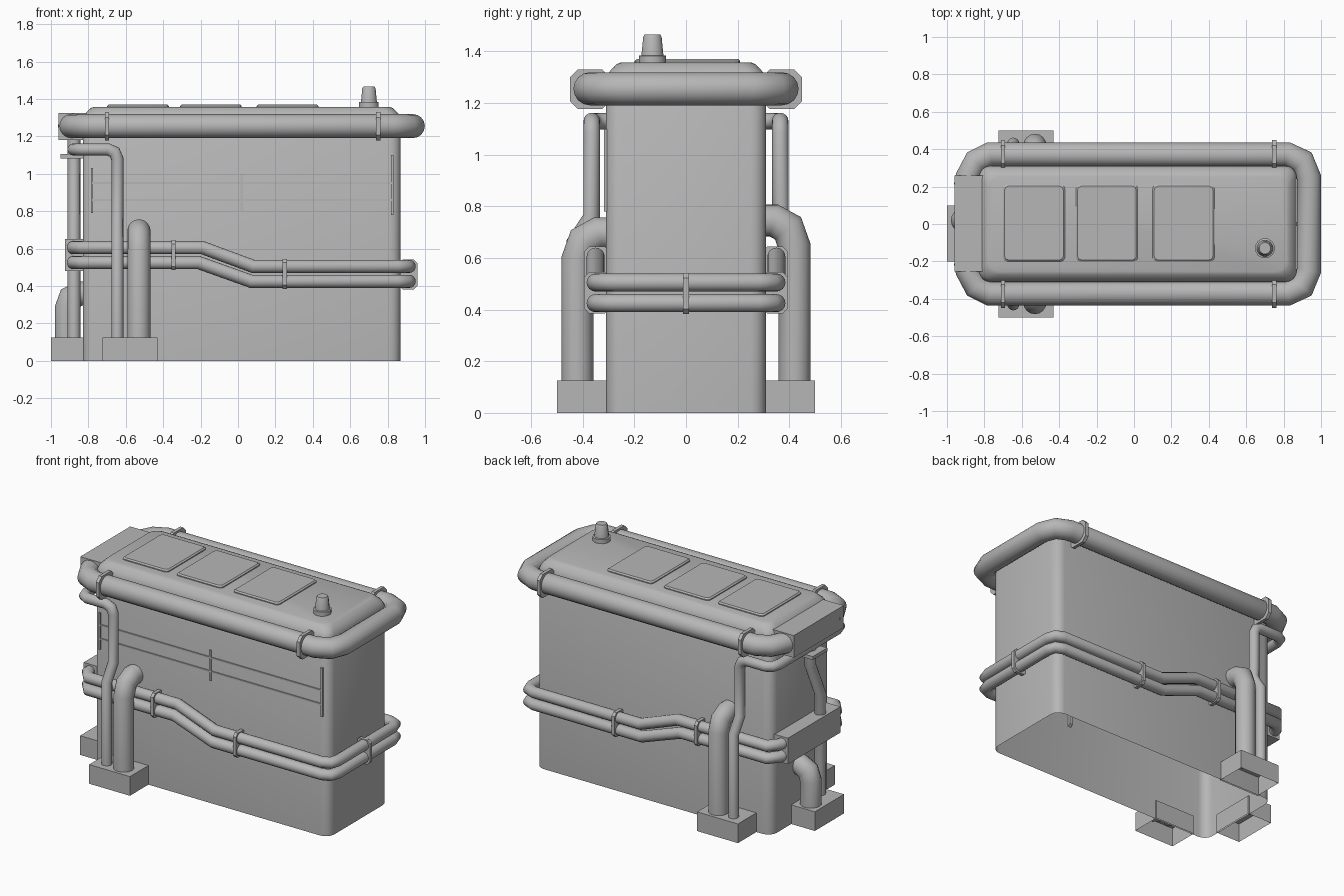
import bpy, bmesh, math
from mathutils import Vector

if "Cube" in bpy.data.objects:
    bpy.data.objects.remove(bpy.data.objects["Cube"])

grey = bpy.data.materials.new("plain grey")
grey.diffuse_color = (0.47, 0.47, 0.47, 1)
grey.use_nodes = True
grey.node_tree.nodes["Principled BSDF"].inputs["Base Color"].default_value = grey.diffuse_color


def finish(name, bm, angle=40):
    bmesh.ops.recalc_face_normals(bm, faces=bm.faces)
    me = bpy.data.meshes.new(name)
    bm.to_mesh(me)
    bm.free()
    me.materials.append(grey)
    ob = bpy.data.objects.new(name, me)
    bpy.context.collection.objects.link(ob)
    bpy.ops.object.select_all(action='DESELECT')
    ob.select_set(True)
    bpy.context.view_layer.objects.active = ob
    bpy.ops.object.shade_smooth_by_angle(angle=math.radians(angle))
    return ob


def box(name, x0, x1, y0, y1, z0, z1, open_bottom=False):
    bm = bmesh.new()
    bmesh.ops.create_cube(bm, size=1)
    for v in bm.verts:
        v.co = ((x0 + x1) / 2 + v.co.x * (x1 - x0),
                (y0 + y1) / 2 + v.co.y * (y1 - y0),
                (z0 + z1) / 2 + v.co.z * (z1 - z0))
    if open_bottom:
        bm.normal_update()
        low = [f for f in bm.faces if f.normal.z < -0.9]
        bmesh.ops.delete(bm, geom=low, context='FACES_ONLY')
    return finish(name, bm, 20)


def loft(name, rings, cap_start=True, cap_end=True, angle=40):
    bm = bmesh.new()
    loops = [[bm.verts.new(p) for p in r] for r in rings]
    n = len(loops[0])
    for a, b in zip(loops, loops[1:]):
        for i in range(n):
            bm.faces.new((a[i], a[(i + 1) % n], b[(i + 1) % n], b[i]))
    if cap_start:
        bm.faces.new(loops[0])
    if cap_end:
        bm.faces.new(loops[-1])
    return finish(name, bm, angle)


def pipe(name, points, r, sides=16):
    """Sweep a circle along a path with mitred bends."""
    pts = [Vector(p) for p in points]
    dirs = [(b - a).normalized() for a, b in zip(pts, pts[1:])]
    u = dirs[0].orthogonal().normalized()
    w = dirs[0].cross(u)
    turn = [2 * math.pi * i / sides for i in range(sides)]
    rings = [[pts[0] + r * (math.cos(t) * u + math.sin(t) * w) for t in turn]]
    for i in range(1, len(pts)):
        d = dirs[i - 1]
        n = (d + dirs[i]).normalized() if i < len(dirs) else d
        rings.append([p + d * ((pts[i] - p).dot(n) / d.dot(n)) for p in rings[-1]])
    return loft(name, rings, angle=50)


def rounded_rect(x0, x1, y0, y1, r, z, steps=4):
    out = []
    for cx, cy, a0 in ((x1 - r, y1 - r, 0), (x0 + r, y1 - r, 90),
                       (x0 + r, y0 + r, 180), (x1 - r, y0 + r, 270)):
        for k in range(steps + 1):
            a = math.radians(a0 + 90 * k / steps)
            out.append((cx + r * math.cos(a), cy + r * math.sin(a), z))
    return out


def clamp(name, axis, pos, a0, a1, z0, z1, cut, half=0.011):
    """Thin chamfered plate around pipes, facing along x or y."""
    prof = [(a0 + cut, z0), (a1 - cut, z0), (a1, z0 + cut), (a1, z1 - cut),
            (a1 - cut, z1), (a0 + cut, z1), (a0, z1 - cut), (a0, z0 + cut)]
    rings = [[(p, a, z) if axis == 'x' else (a, p, z) for a, z in prof]
             for p in (pos - half, pos + half)]
    return loft(name, rings, angle=20)


# main casing with bevelled lid, open underneath
loft("casing", [rounded_rect(-0.83 + i, 0.87 - i, -0.31 + i, 0.31 - i, 0.06, z)
                for z, i in ((0, 0), (1.29, 0), (1.32, 0.012), (1.35, 0.04), (1.356, 0.055))],
     cap_start=False, angle=35)

# raised lid panels
for x0 in (-0.70, -0.31, 0.10):
    loft("lid_panel", [rounded_rect(x0 + i, x0 + 0.33 - i, -0.2 + i, 0.21 - i, 0.02, z, 2)
                       for z, i in ((1.35, 0), (1.362, 0), (1.37, 0.008))], angle=20)

# lid cap
loft("vent_cap", [[(0.70 + r * math.cos(math.pi * (k + .5) / 6),
                    -0.13 + r * math.sin(math.pi * (k + .5) / 6), z) for k in range(12)]
                  for z, r in ((1.35, 0.054), (1.383, 0.054), (1.385, 0.044),
                               (1.455, 0.037), (1.466, 0.031))], angle=35)

# thin trim lines on the front face
for z in (0.86, 0.95):
    box("trim_line", -0.78, 0.83, -0.316, -0.305, z - 0.005, z + 0.005)
for x, z0, z1 in ((-0.78, 0.79, 1.03), (0.825, 0.78, 1.10), (0.02, 0.80, 1.00)):
    box("trim_upright", x - 0.006, x + 0.006, -0.318, -0.305, z0, z1)

# large pipe around the top, ending in a box on the left
half = [(-0.90, 0.20), (-0.89, 0.25), (-0.845, 0.335), (-0.77, 0.372),
        (0.82, 0.372), (0.90, 0.335), (0.935, 0.25)]
path = half + [(x, -y) for x, y in reversed(half)]
pipe("top_pipe", [(x, y, 1.255) for x, y in path], 0.064)
box("top_box", -0.96, -0.80, -0.255, 0.26, 1.18, 1.325)

# twin pipes around the middle, dropping lower toward the right
for drop, shift in ((0, 0), (0.08, -0.02)):
    hi, lo = 0.605 - drop, 0.505 - drop
    half = [(-0.88, 0.20, hi), (-0.88, 0.29, hi), (-0.83, 0.35, hi), (-0.19 + shift, 0.35, hi),
            (0.08 + shift / 2, 0.35, lo), (0.85, 0.35, lo), (0.898, 0.33, lo), (0.915, 0.28, lo)]
    pipe("middle_pipe", half + [(x, -y, z) for x, y, z in reversed(half)], 0.035)
box("middle_box", -0.925, -0.82, -0.27, 0.27, 0.48, 0.65)
clamp("end_clamp", 'y', 0, 0.86, 0.96, 0.382, 0.542, 0.02)

# parts repeated on the front and the back
for s in (-1, 1):
    for x in (-0.70, 0.75):
        clamp("top_clamp", 'x', x, s * 0.372 - 0.078, s * 0.372 + 0.078, 1.177, 1.33, 0.03)
    for x, z in ((-0.345, 0.565), (0.25, 0.465)):
        clamp("middle_clamp", 'x', x, s * 0.345 - 0.05, s * 0.345 + 0.05, z - 0.08, z + 0.08, 0.02)
    y0, y1 = sorted((s * 0.30, s * 0.50))
    box("side_block", -0.725, -0.43, y0, y1, 0, 0.125, True)
    top = 0.695 if s < 0 else 0.745
    pipe("side_elbow", [(-0.53, s * 0.42, 0.10), (-0.53, s * 0.42, top - 0.10),
                        (-0.53, s * 0.395, top - 0.03), (-0.53, s * 0.34, top),
                        (-0.53, s * 0.28, top)], 0.062)

# slim riser pipe that climbs both sides and loops around the left end
half = [(-0.645, 0.43, 0.10), (-0.645, 0.43, 0.66), (-0.645, 0.365, 0.76),
        (-0.645, 0.365, 1.08), (-0.66, 0.365, 1.115), (-0.695, 0.365, 1.13),
        (-0.83, 0.365, 1.13), (-0.865, 0.345, 1.13), (-0.88, 0.30, 1.13)]
pipe("riser_pipe", half + [(x, -y, z) for x, y, z in reversed(half)], 0.032)

# left end: block, elbow, slim downpipe and flange
box("left_block", -1.0, -0.82, -0.20, 0.10, 0, 0.125, True)
pipe("left_elbow", [(-0.915, 0.02, 0.10), (-0.915, 0.02, 0.28), (-0.895, 0.02, 0.335),
                    (-0.845, 0.02, 0.36), (-0.80, 0.02, 0.36)], 0.064)
pipe("left_downpipe", [(-0.877, -0.03, 1.20), (-0.877, -0.03, 1.0), (-0.877, -0.13, 0.78),
                       (-0.877, -0.13, 0.10)], 0.034)
box("left_flange", -0.95, -0.82, -0.10, 0.05, 1.083, 1.105)
